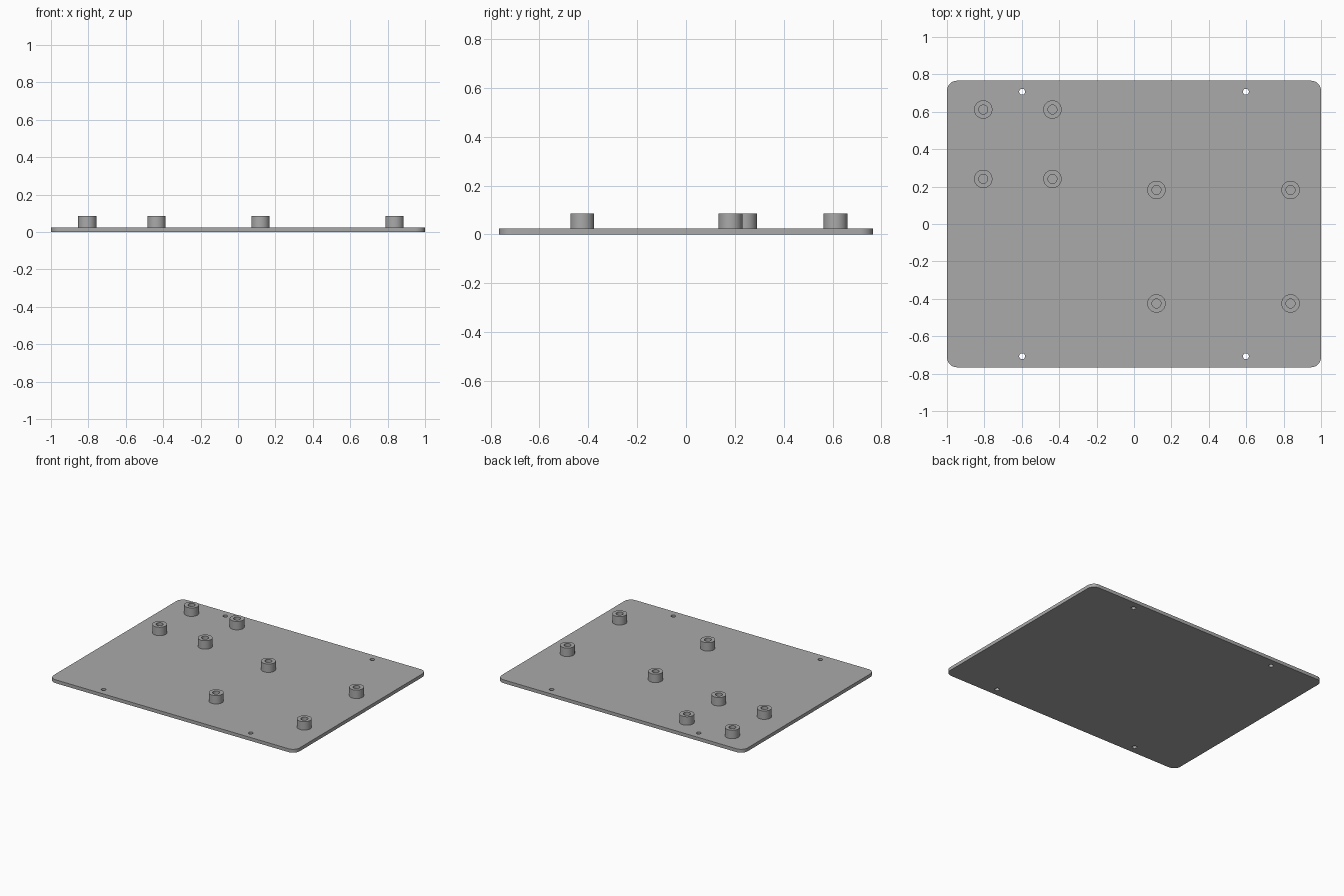
import bpy, bmesh, math
from mathutils import Vector

cube = bpy.data.objects.get("Cube")
if cube:
    bpy.data.objects.remove(cube, do_unlink=True)

HALF_X, HALF_Y, THICK = 1.0, 0.766, 0.025
CORNER_R = 0.053
POST_R, BORE_R, POST_TOP = 0.049, 0.024, 0.087

grey = bpy.data.materials.new("plain grey")
colour = (0.4, 0.4, 0.4, 1.0)
grey.diffuse_color = colour
grey.use_nodes = True
grey.node_tree.nodes["Principled BSDF"].inputs["Base Color"].default_value = colour


def add_object(name, bm):
    bmesh.ops.recalc_face_normals(bm, faces=bm.faces)
    mesh = bpy.data.meshes.new(name)
    bm.to_mesh(mesh)
    bm.free()
    mesh.materials.append(grey)
    obj = bpy.data.objects.new(name, mesh)
    bpy.context.collection.objects.link(obj)
    return obj


def activate(obj):
    bpy.ops.object.select_all(action='DESELECT')
    obj.select_set(True)
    bpy.context.view_layer.objects.active = obj


def smooth(obj):
    activate(obj)
    bpy.ops.object.shade_smooth_by_angle(angle=math.radians(30))


def extrude_outline(bm, points, z0, z1):
    face = bm.faces.new([bm.verts.new((x, y, z0)) for x, y in points])
    out = bmesh.ops.extrude_face_region(bm, geom=[face], use_keep_orig=True)
    top = [g for g in out["geom"] if isinstance(g, bmesh.types.BMVert)]
    bmesh.ops.translate(bm, verts=top, vec=(0, 0, z1 - z0))


def arc(cx, cy, r, start, sweep, steps):
    return [(cx + r * math.cos(start + sweep * i / steps),
             cy + r * math.sin(start + sweep * i / steps)) for i in range(steps)]


# Base plate with rounded corners
outline = []
for k, (sx, sy) in enumerate([(1, 1), (-1, 1), (-1, -1), (1, -1)]):
    outline += arc(sx * (HALF_X - CORNER_R), sy * (HALF_Y - CORNER_R),
                   CORNER_R, k * math.pi / 2, math.pi / 2 * 12 / 11, 12)
bm = bmesh.new()
extrude_outline(bm, outline, 0, THICK)
plate = add_object("base_plate", bm)

# Four through holes near the long edges
bm = bmesh.new()
for sx in (-1, 1):
    for sy in (-1, 1):
        extrude_outline(bm, arc(sx * 0.598, sy * 0.707, 0.016, 0, math.tau, 32), -0.05, 0.08)
cutter = add_object("hole_cutter", bm)
cutter.hide_render = True
mod = plate.modifiers.new("holes", 'BOOLEAN')
mod.operation = 'DIFFERENCE'
mod.solver = 'EXACT'
mod.object = cutter
activate(plate)
bpy.ops.object.modifier_apply(modifier=mod.name)
bpy.data.objects.remove(cutter, do_unlink=True)
smooth(plate)


# Hollow standoffs, slightly sunk into the plate
def standoff(name, x, y):
    bm = bmesh.new()
    profile = [(BORE_R, THICK - 0.005), (BORE_R, POST_TOP),
               (POST_R, POST_TOP), (POST_R, THICK - 0.005)]
    verts = [bm.verts.new((r, 0, z)) for r, z in profile]
    edges = [bm.edges.new((verts[i], verts[(i + 1) % 4])) for i in range(4)]
    bmesh.ops.spin(bm, geom=verts + edges, cent=(0, 0, 0), axis=(0, 0, 1),
                   angle=math.tau, steps=48, use_merge=True)
    bmesh.ops.remove_doubles(bm, verts=bm.verts, dist=1e-5)
    obj = add_object(name, bm)
    obj.location = Vector((x, y, 0))
    smooth(obj)


# Two rectangular groups of four standoffs
groups = {"small_group": ((-0.806, -0.436), (0.241, 0.612)),
          "large_group": ((0.12, 0.837), (-0.425, 0.182))}
for group, (xs, ys) in groups.items():
    for x, side in zip(xs, ("right", "left")):
        for y, end in zip(ys, ("front", "back")):
            standoff(f"{group}_standoff_{end}_{side}", x, y)
